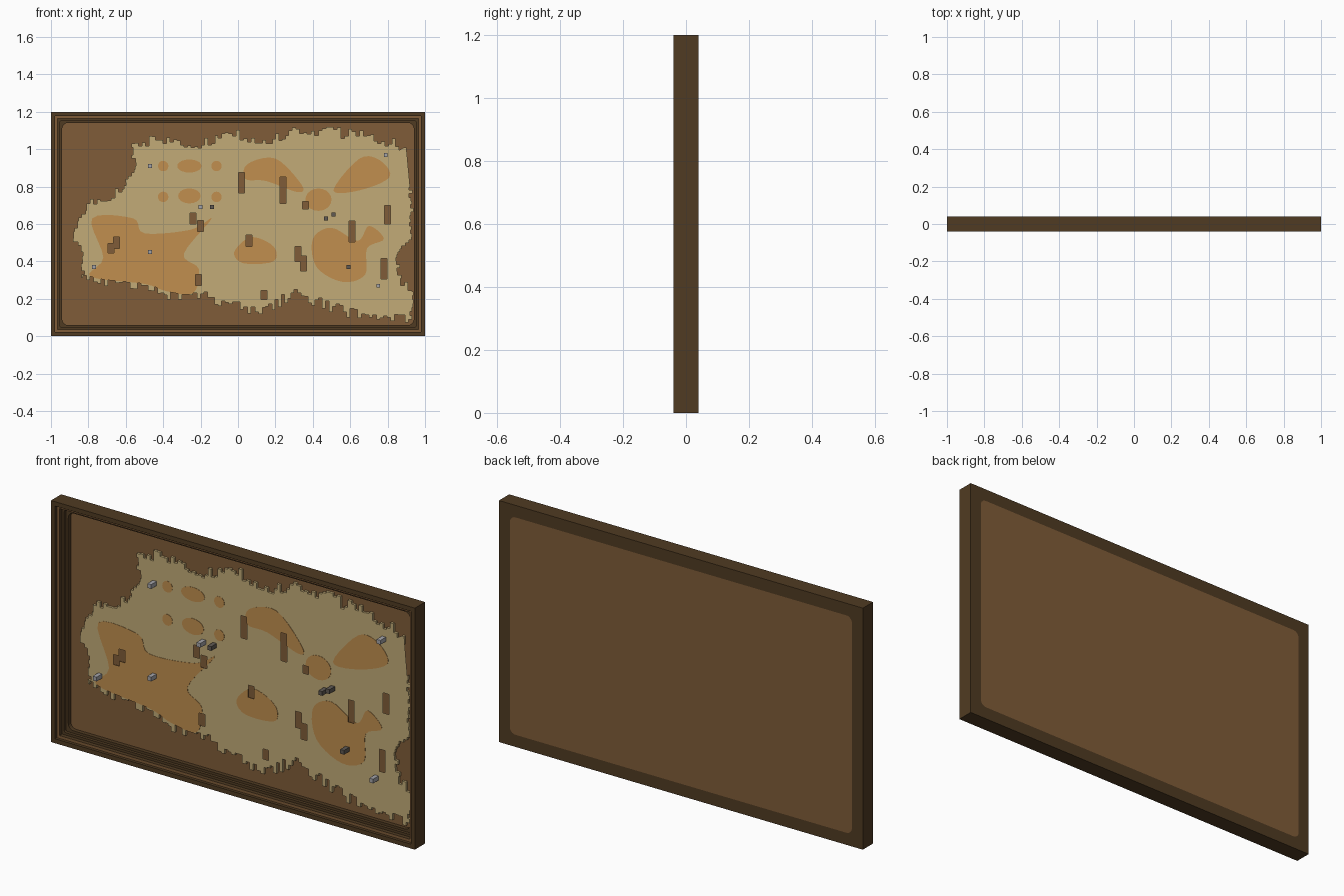
import bpy, bmesh, math, random
from mathutils import Vector

random.seed(4)
cube = bpy.data.objects.get("Cube")
if cube:
    bpy.data.objects.remove(cube, do_unlink=True)


def material(name, rgb):
    m = bpy.data.materials.new(name)
    m.use_nodes = True
    lin = [((c / 255 + 0.055) / 1.055) ** 2.4 for c in rgb] + [1]
    m.diffuse_color = lin
    m.node_tree.nodes["Principled BSDF"].inputs["Base Color"].default_value = lin
    return m


DARK = material("dark wood", (80, 59, 34))
BROWN = material("brown wood", (128, 92, 56))
LAND = material("parchment land", (194, 171, 119))
ORANGE = material("ochre region", (193, 143, 79))
GREY = material("light stone", (165, 165, 170))
STONE = material("dark stone", (96, 90, 84))


def finish(bm, name, *mats):
    bmesh.ops.remove_doubles(bm, verts=bm.verts, dist=1e-5)
    bmesh.ops.recalc_face_normals(bm, faces=bm.faces)
    mesh = bpy.data.meshes.new(name)
    bm.to_mesh(mesh)
    bm.free()
    for m in mats:
        mesh.materials.append(m)
    ob = bpy.data.objects.new(name, mesh)
    bpy.context.collection.objects.link(ob)
    return ob


def prism(bm, pts, y0, y1):
    """Extrude an outline in the xz plane from y0 (front) to y1 (back)."""
    f = bm.faces.new([bm.verts.new((x, y0, z)) for x, z in pts])
    ext = bmesh.ops.extrude_face_region(bm, geom=[f], use_keep_orig=True)
    new = [v for v in ext["geom"] if isinstance(v, bmesh.types.BMVert)]
    bmesh.ops.translate(bm, verts=new, vec=(0, y1 - y0, 0))


def box(bm, x, z, w, h, y0, y1):
    prism(bm, [(x + i * w / 2, z + j * h / 2)
               for i, j in ((-1, -1), (1, -1), (1, 1), (-1, 1))], y0, y1)


def rounded_rect(inset, r, steps=5):
    pts = []
    for k, (cx, cz) in enumerate(((1, 1), (-1, 1), (-1, -1), (1, -1))):
        for i in range(steps + 1):
            a = math.pi / 2 * (k + i / steps)
            pts.append((cx * (1 - inset - r) + r * math.cos(a),
                        0.6 + cz * (0.6 - inset - r) + r * math.sin(a)))
    return pts


# Stepped frame: rings of (inset, corner radius, y), bridged in a closed loop
rings = [(0, 0, 0.04), (0, 0, -0.04), (0.022, 0, -0.04), (0.022, 0, -0.025),
         (0.036, 0, -0.025), (0.036, 0, -0.005), (0.048, 0.01, -0.005),
         (0.048, 0.01, 0.01), (0.06, 0.03, 0.01), (0.06, 0.03, 0.04)]
bm = bmesh.new()
loops = [[bm.verts.new((x, y, z)) for x, z in rounded_rect(i, r)] for i, r, y in rings]
n = len(loops[0])
for k, a in enumerate(loops):
    b = loops[(k + 1) % len(loops)]
    for i in range(n):
        j = (i + 1) % n
        f = bm.faces.new((a[i], a[j], b[j], b[i]))
        f.material_index = 1 if k == 3 else 0
bmesh.ops.dissolve_degenerate(bm, edges=bm.edges, dist=1e-5)
finish(bm, "frame", DARK, BROWN)

# Backing board, flush with the rear of the frame
bm = bmesh.new()
prism(bm, rounded_rect(0.06, 0.03), 0.03, 0.04)
finish(bm, "backing_board", BROWN)


# Land: a coarse outline broken into a ragged, axis-aligned coast
def ragged_coast(pts, step=0.02, tooth=0.03):
    path = []
    for a, b in zip(pts, pts[1:] + pts[:1]):
        a, b = Vector(a), Vector(b)
        d = b - a
        count = max(1, round(d.length / step))
        minor = Vector((0, 1)) if abs(d.x) >= abs(d.y) else Vector((0.4, 0))
        for i in range(count):
            p = a.lerp(b, i / count)
            path.append(p + minor * random.uniform(-tooth, tooth) if i else p)
    out = []
    for p, q in zip(path, path[1:] + path[:1]):
        out += [(p.x, p.y), (q.x, p.y)]
    return [p for p, q in zip(out, out[1:] + out[:1])
            if (Vector(p) - Vector(q)).length > 1e-4]


coast = [(-0.88, 0.54), (-0.81, 0.71), (-0.64, 0.77), (-0.55, 0.91), (-0.57, 1.03),
         (-0.44, 1.05), (-0.25, 1.01), (-0.07, 1.09), (0.15, 1.03), (0.27, 1.10),
         (0.43, 1.10), (0.67, 1.07), (0.90, 1.01), (0.89, 0.95), (0.79, 0.92),
         (0.81, 0.84), (0.92, 0.82), (0.93, 0.53), (0.85, 0.42), (0.87, 0.27),
         (0.93, 0.24), (0.93, 0.09), (0.76, 0.09), (0.58, 0.13), (0.30, 0.23),
         (0.13, 0.12), (-0.05, 0.18), (-0.22, 0.23), (-0.38, 0.22), (-0.48, 0.27),
         (-0.83, 0.31), (-0.83, 0.45)]
bm = bmesh.new()
prism(bm, ragged_coast(coast), 0.018, 0.0305)
land = finish(bm, "land", LAND)


# Ochre regions: smooth closed outlines laid on the land
def smooth(pts, sub=5):
    out, n = [], len(pts)
    for i in range(n):
        p0, p1, p2, p3 = (Vector(pts[(i + k) % n]) for k in (-1, 0, 1, 2))
        for s in range(sub):
            t = s / sub
            out.append(0.5 * (2 * p1 + (p2 - p0) * t + (2 * p0 - 5 * p1 + 4 * p2 - p3) * t * t
                              + (3 * p1 - p0 - 3 * p2 + p3) * t ** 3))
    return out


def ellipse(x, z, rx, rz):
    return [(x + rx * math.cos(math.tau * i / 20), z + rz * math.sin(math.tau * i / 20))
            for i in range(20)]


west = [(-0.78, 0.63), (-0.56, 0.63), (-0.50, 0.55), (-0.25, 0.57), (-0.14, 0.63),
        (-0.29, 0.44), (-0.21, 0.36), (-0.24, 0.23), (-0.38, 0.24), (-0.50, 0.28),
        (-0.79, 0.32), (-0.72, 0.42)]
north_arc = [(0.04, 0.84), (0.05, 0.92), (0.20, 0.95), (0.34, 0.81), (0.32, 0.77), (0.15, 0.83)]
north_east = [(0.51, 0.78), (0.65, 0.95), (0.76, 0.94), (0.81, 0.85), (0.65, 0.78)]
south_east = [(0.40, 0.52), (0.50, 0.58), (0.64, 0.51), (0.70, 0.59), (0.78, 0.52),
              (0.69, 0.47), (0.68, 0.33), (0.56, 0.29), (0.42, 0.37)]
south_mid = [(-0.02, 0.45), (0.07, 0.53), (0.19, 0.48), (0.19, 0.40), (0.03, 0.39)]
bm = bmesh.new()
for outline in (west, north_arc, north_east, south_east, south_mid):
    prism(bm, smooth(outline), 0.0165, 0.0185)
for x, z, rx, rz in ((0.43, 0.73, 0.07, 0.06), (-0.26, 0.91, 0.065, 0.035),
                     (-0.26, 0.75, 0.06, 0.04)):
    prism(bm, ellipse(x, z, rx, rz), 0.0165, 0.0185)
for x in (-0.40, -0.115):
    for z in (0.91, 0.745):
        prism(bm, ellipse(x, z, 0.028, 0.028), 0.0165, 0.0185)
ochre = finish(bm, "ochre_regions", ORANGE)

# Lakes cut through land and regions: x, z, height
lakes = [(0.02, 0.82, 0.11), (0.24, 0.78, 0.14), (0.36, 0.70, 0.04), (0.80, 0.65, 0.10),
         (0.61, 0.56, 0.11), (0.06, 0.51, 0.06), (0.32, 0.44, 0.08), (0.35, 0.39, 0.08),
         (0.78, 0.36, 0.11), (-0.68, 0.47, 0.05), (-0.65, 0.50, 0.06), (-0.24, 0.63, 0.06),
         (-0.20, 0.59, 0.06), (-0.21, 0.30, 0.06), (0.14, 0.22, 0.05)]
bm = bmesh.new()
for x, z, h in lakes:
    box(bm, x, z, 0.032, h, -0.01, 0.06)
cutter = finish(bm, "lake_cutter")
cutter.hide_render = True
for ob in (land, ochre):
    mod = ob.modifiers.new("lakes", "BOOLEAN")
    mod.object, mod.operation, mod.solver, mod.use_self = cutter, "DIFFERENCE", "EXACT", True
    bpy.context.view_layer.objects.active = ob
    bpy.ops.object.modifier_apply(modifier=mod.name)
bpy.data.objects.remove(cutter, do_unlink=True)

# Small block markers standing out from the land
light = [(-0.47, 0.91), (-0.77, 0.37), (0.79, 0.97), (0.75, 0.27), (-0.47, 0.45), (-0.20, 0.69)]
dark = [(-0.14, 0.69), (0.47, 0.63), (0.51, 0.65), (0.59, 0.37)]
for name, mat, spots in (("light_markers", GREY, light), ("dark_markers", STONE, dark)):
    bm = bmesh.new()
    for x, z in spots:
        box(bm, x, z, 0.021, 0.021, -0.025, 0.02)
    finish(bm, name, mat)
